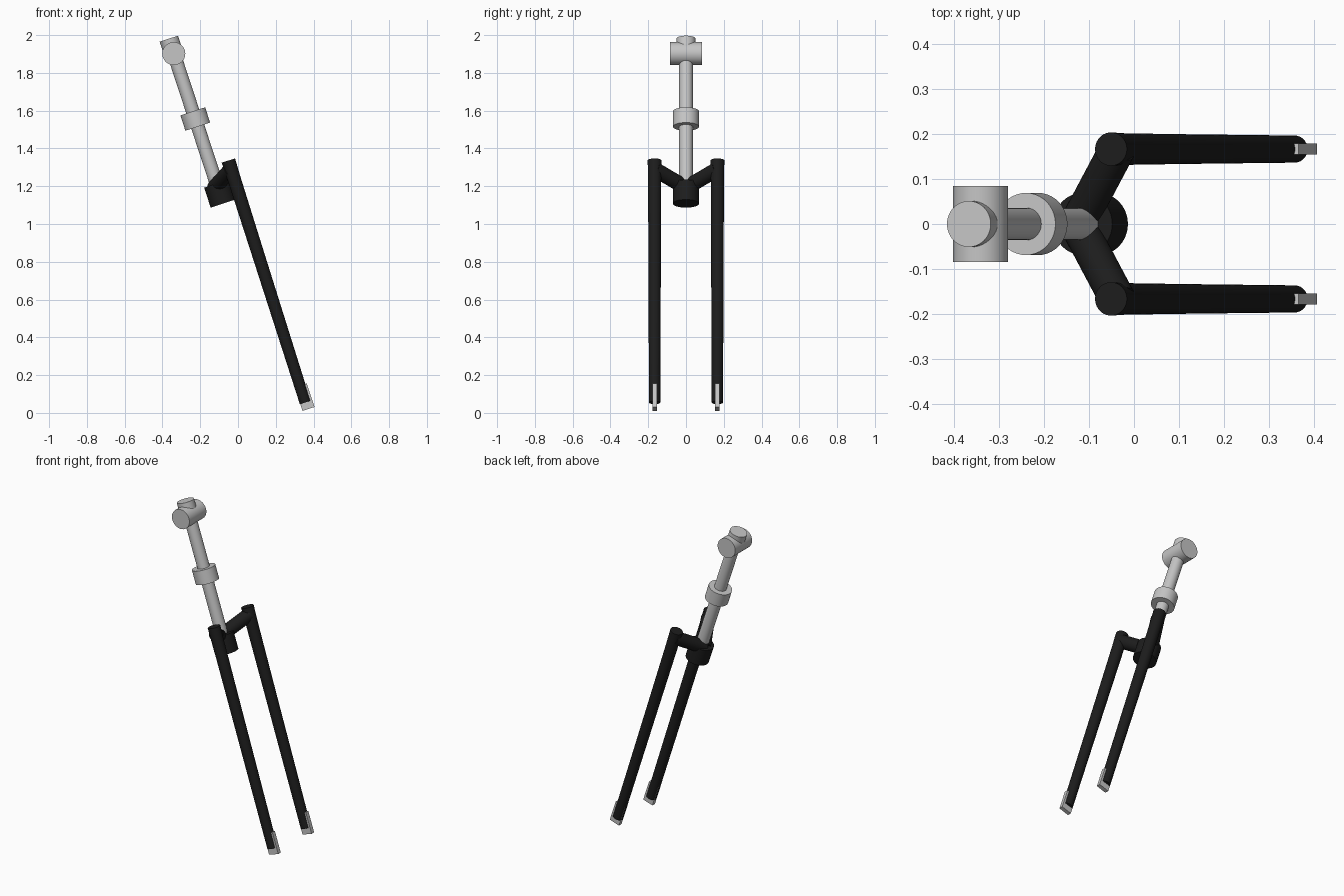
import bpy, math
from mathutils import Vector, Matrix

if "Cube" in bpy.data.objects:
    bpy.data.objects.remove(bpy.data.objects["Cube"])


def material(name, rgb):
    m = bpy.data.materials.new(name)
    m.diffuse_color = (*rgb, 1)
    m.use_nodes = True
    m.node_tree.nodes["Principled BSDF"].inputs["Base Color"].default_value = m.diffuse_color
    return m


SILVER = material("brushed silver", (0.56, 0.56, 0.56))
BLACK = material("satin black", (0.012, 0.012, 0.012))
SEG = 40


def lathe(name, start, direction, profile, mat):
    """Closed round solid: profile is (distance along direction, radius)."""
    verts, faces = [], []
    for d, r in profile:
        for i in range(SEG):
            a = 2 * math.pi * i / SEG
            verts.append((r * math.cos(a), r * math.sin(a), d))
    for k in range(len(profile) - 1):
        for i in range(SEG):
            j = (i + 1) % SEG
            faces.append((k * SEG + i, k * SEG + j, (k + 1) * SEG + j, (k + 1) * SEG + i))
    faces.append(tuple(reversed(range(SEG))))
    faces.append(tuple(range((len(profile) - 1) * SEG, len(profile) * SEG)))
    mesh = bpy.data.meshes.new(name)
    mesh.from_pydata(verts, [], faces)
    mesh.materials.append(mat)
    ob = bpy.data.objects.new(name, mesh)
    rot = Vector(direction).to_track_quat('Z', 'Y').to_matrix().to_4x4()
    ob.matrix_world = Matrix.Translation(Vector(start)) @ rot
    bpy.context.collection.objects.link(ob)
    bpy.ops.object.select_all(action='DESELECT')
    ob.select_set(True)
    bpy.context.view_layer.objects.active = ob
    bpy.ops.object.shade_smooth_by_angle(angle=math.radians(40))
    return ob


def tube(name, a, b, ra, rb, mat):
    a, b = Vector(a), Vector(b)
    return lathe(name, a, b - a, [(0, ra), ((b - a).length, rb)], mat)


# Steering column, all on one raked axis
base = Vector((-0.079, 0, 1.108))
tilt = math.radians(18.2)
up = Vector((-math.sin(tilt), 0, math.cos(tilt)))


def at(d):
    return base + up * d


tube("crown", at(0), at(0.111), 0.069, 0.069, BLACK)
tube("steerer", at(0.08), at(0.84), 0.036, 0.036, SILVER)
tube("headset_collar", at(0.429), at(0.514), 0.069, 0.069, SILVER)
tube("stem_cap", at(0.83), at(0.919), 0.051, 0.051, SILVER)
clamp = at(0.836)
tube("handlebar_clamp", clamp + Vector((0, -0.084, 0)), clamp + Vector((0, 0.084, 0)),
     0.061, 0.061, SILVER)

# Fork legs, crown arms and dropouts, one set per side
for side, label in ((-1, "front"), (1, "back")):
    y = 0.166 * side
    top, bottom = Vector((-0.051, y, 1.336)), Vector((0.356, y, 0.055))
    length = (bottom - top).length
    lathe("fork_leg_" + label, top, bottom - top,
          [(0, 0.037), (0.1, 0.035), (0.52, 0.033), (length, 0.030)], BLACK)
    tube("crown_arm_" + label, (-0.125, 0, 1.192), (-0.037, y, 1.29), 0.04, 0.04, BLACK)

    bpy.ops.mesh.primitive_cube_add(size=1, location=(0.353, y, 0.083))
    plate = bpy.context.object
    plate.name = "dropout_" + label
    plate.scale = (0.067, 0.025, 0.131)
    plate.rotation_euler = (0, -tilt, 0)
    plate.data.materials.append(SILVER)
